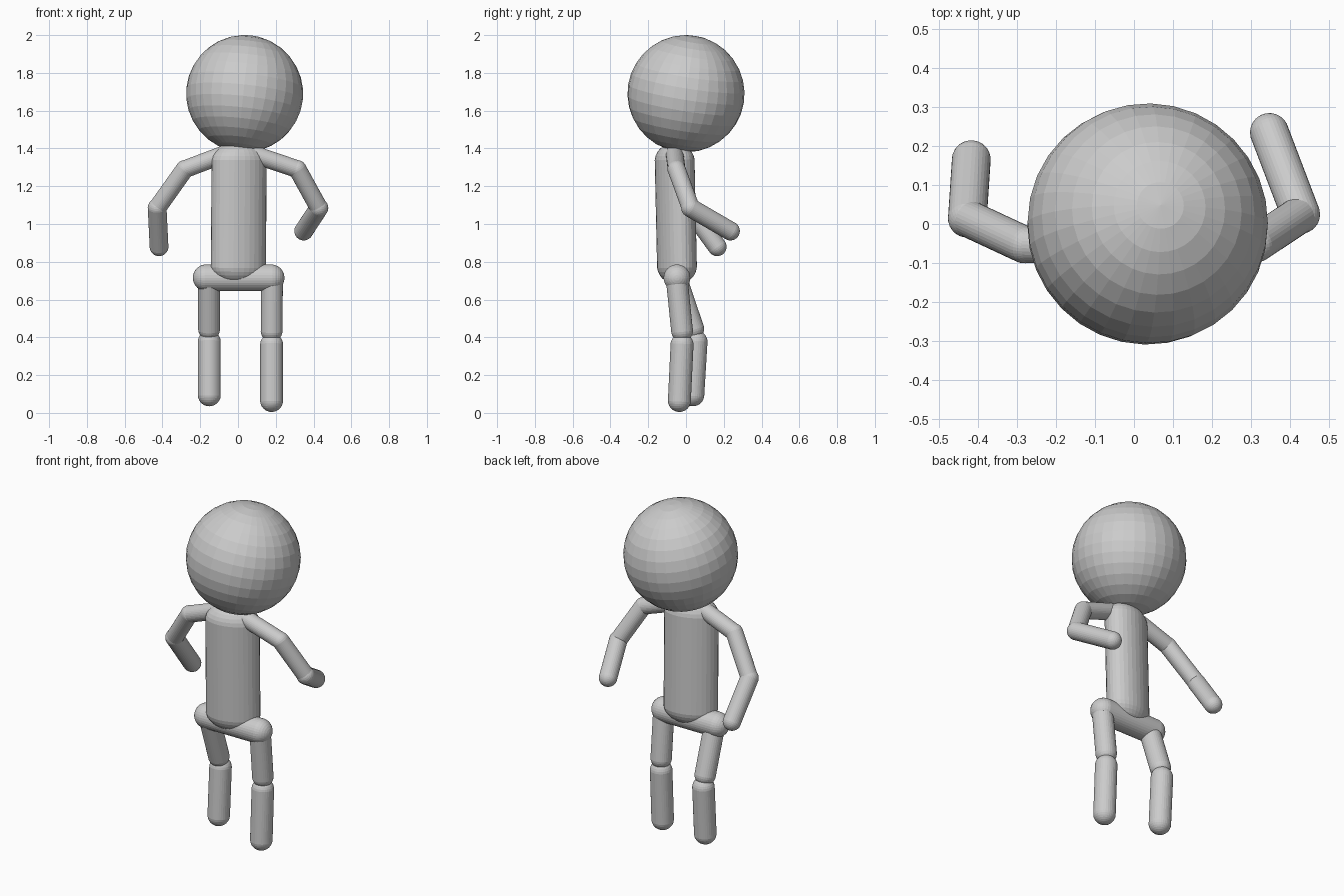
import bpy
import bmesh
from mathutils import Vector, Matrix

cube = bpy.data.objects.get("Cube")
if cube:
    bpy.data.objects.remove(cube, do_unlink=True)

# Single plain grey for the whole figure
grey = bpy.data.materials.new("plain_grey")
grey.use_nodes = True
colour = (0.6, 0.6, 0.6, 1)
grey.diffuse_color = colour
grey.node_tree.nodes["Principled BSDF"].inputs["Base Color"].default_value = colour


def finish(name, bm):
    mesh = bpy.data.meshes.new(name)
    bm.to_mesh(mesh)
    bm.free()
    mesh.materials.append(grey)
    obj = bpy.data.objects.new(name, mesh)
    bpy.context.collection.objects.link(obj)
    return obj


def capsule(name, start, end, radius, depth=None, cap=None):
    """Round-ended rod; start and end are the centres of its caps."""
    start, end = Vector(start), Vector(end)
    axis = end - start
    bm = bmesh.new()
    # An odd ring count leaves a middle band that stretches into the shaft
    bmesh.ops.create_uvsphere(bm, u_segments=32, v_segments=15, radius=1)
    for v in bm.verts:
        side = 1 if v.co.z > 0 else -1
        v.co.x *= radius
        v.co.y *= depth or radius
        v.co.z = v.co.z * (cap or radius) + side * axis.length / 2
    obj = finish(name, bm)
    turn = axis.to_track_quat('Z', 'Y').to_matrix().to_4x4()
    obj.matrix_world = Matrix.Translation((start + end) / 2) @ turn
    return obj


# Head, leaning slightly
bm = bmesh.new()
bmesh.ops.create_uvsphere(bm, u_segments=32, v_segments=16, radius=0.31)
head = finish("head", bm)
lean = Vector((0.11, 0.16, 1)).to_track_quat('Z', 'Y').to_matrix().to_4x4()
head.matrix_world = Matrix.Translation((0.035, 0, 1.69)) @ lean

# Torso is a flattened capsule, hips a crosswise one
capsule("torso", (0.002, -0.048, 0.78), (0.006, -0.06, 1.33), 0.151, 0.1, 0.1)
capsule("hips", (-0.168, -0.048, 0.715), (0.175, -0.048, 0.715), 0.071)

# Arms: shoulder, elbow and wrist chain on each side
arms = {
    "left": [(0.08, -0.06, 1.37), (0.315, -0.05, 1.29), (0.428, 0.025, 1.085), (0.348, 0.235, 0.963)],
    "right": [(-0.07, -0.06, 1.37), (-0.282, -0.053, 1.29), (-0.428, 0.015, 1.085), (-0.418, 0.165, 0.88)],
}
for side, joints in arms.items():
    parts = zip(("shoulder", "upper_arm", "forearm"), joints, joints[1:], (0.047, 0.048, 0.05))
    for part, a, b, radius in parts:
        capsule(f"{side}_{part}", a, b, radius)

# Legs: thigh and shin meet with a small pinch at the knee
legs = {
    "left": [(0.18, -0.048, 0.7), (0.178, -0.021, 0.435), (0.178, -0.021, 0.36), (0.178, -0.035, 0.066)],
    "right": [(-0.153, -0.048, 0.7), (-0.153, 0.038, 0.445), (-0.152, 0.053, 0.375), (-0.152, 0.036, 0.096)],
}
for side, (hip, knee_top, knee_low, ankle) in legs.items():
    capsule(f"{side}_thigh", hip, knee_top, 0.058)
    capsule(f"{side}_shin", knee_low, ankle, 0.061)
